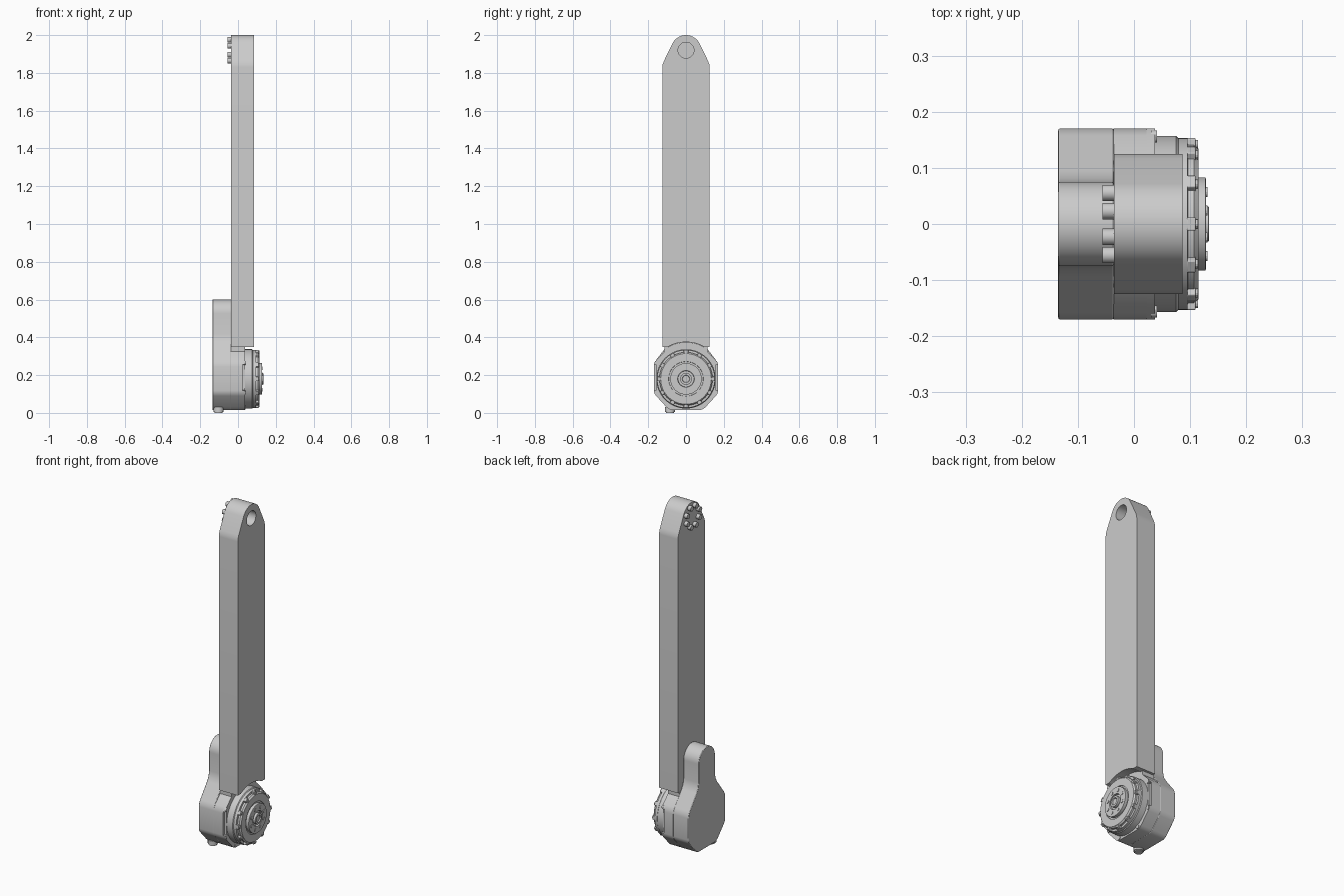
import bpy, bmesh
from math import sin, cos, pi, radians
from mathutils import Matrix

if "Cube" in bpy.data.objects:
    bpy.data.objects.remove(bpy.data.objects["Cube"])

AXIS_Z, TIP_Z = 0.18, 1.92   # heights of the motor axis and upper pivot


def finish(name, bm, bevel=0):
    bmesh.ops.recalc_face_normals(bm, faces=bm.faces)
    me = bpy.data.meshes.new(name)
    bm.to_mesh(me)
    bm.free()
    ob = bpy.data.objects.new(name, me)
    bpy.context.collection.objects.link(ob)
    bpy.context.view_layer.objects.active = ob
    bpy.ops.object.select_all(action='DESELECT')
    ob.select_set(True)
    bpy.ops.object.shade_smooth_by_angle(angle=radians(25))
    if bevel:
        m = ob.modifiers.new("edge", 'BEVEL')
        m.width, m.segments, m.limit_method, m.angle_limit = bevel, 2, 'ANGLE', radians(60)
    return ob


def plate(name, half, x0, x1, bevel=0):
    """Mirror a half outline of (y, z) points and extrude it along x."""
    pts = half + [(-y, z) for y, z in reversed(half) if y > 1e-6]
    bm = bmesh.new()
    f = bm.faces.new([bm.verts.new((x0, y, z)) for y, z in pts])
    r = bmesh.ops.extrude_face_region(bm, geom=[f])
    for v in r['geom']:
        if isinstance(v, bmesh.types.BMVert):
            v.co.x = x1
    return finish(name, bm, bevel)


def arc(cz, r, a0, a1, n):
    return [(r * cos(radians(a0 + (a1 - a0) * i / n)),
             cz + r * sin(radians(a0 + (a1 - a0) * i / n))) for i in range(n + 1)]


def lathe(name, prof, cz, n=64):
    """Spin (x, radius) points about the x axis."""
    bm = bmesh.new()
    rings = []
    for x, r in prof:
        rings.append([bm.verts.new((x, r * cos(2 * pi * i / n), cz + r * sin(2 * pi * i / n)))
                      for i in range(n)])
    for a, b in zip(rings, rings[1:]):
        for i in range(n):
            j = (i + 1) % n
            bm.faces.new((a[i], a[j], b[j], b[i]))
    bm.faces.new(rings[0])
    bm.faces.new(rings[-1])
    return finish(name, bm)


def pegs(name, places, r, x0, x1, n=16):
    """Short cylinders along x at each (y, z)."""
    bm = bmesh.new()
    for y, z in places:
        bmesh.ops.create_cone(bm, cap_ends=True, segments=n, radius1=r, radius2=r, depth=x1 - x0,
                              matrix=Matrix.Translation(((x0 + x1) / 2, y, z)) @ Matrix.Rotation(pi / 2, 4, 'Y'))
    return finish(name, bm)


def ring(r, cz, n, offset=0):
    return [(r * cos(2 * pi * (i + offset) / n), cz + r * sin(2 * pi * (i + offset) / n)) for i in range(n)]


# Long arm: curved notch over the motor, tapering to a rounded tip
arm_half = (list(reversed(arc(AXIS_Z, 0.195, 60.5, 90, 8)))
            + [(0.125, 0.35), (0.125, 1.83), (0.123, 1.847), (0.116, 1.865)]
            + arc(TIP_Z, 0.08, 26, 90, 10))
arm_half = [(0 if abs(y) < 1e-6 else y, z) for y, z in arm_half]
arm = plate("arm", arm_half, -0.036, 0.086)

# Blind pivot hole in the arm tip
cutter = pegs("pivot_hole_cutter", [(0, TIP_Z)], 0.042, -0.015, 0.12, 40)
cutter.hide_render = True
cutter.hide_viewport = True
m = arm.modifiers.new("pivot_hole", 'BOOLEAN')
m.operation, m.object, m.solver = 'DIFFERENCE', cutter, 'EXACT'

pegs("tip_pins", ring(0.06, TIP_Z, 8, 0.5), 0.0145, -0.056, -0.03)

# Lower housing outline with clipped, rounded lower corners
lower = [(0, 0.015), (0.075, 0.015), (0.09, 0.02), (0.102, 0.029),
         (0.158, 0.09), (0.167, 0.103), (0.17, 0.118), (0.17, 0.245), (0.167, 0.262), (0.158, 0.28)]

# Rear cover rises into a rounded tongue behind the arm
plate("rear_cover", lower + [(0.095, 0.362), (0.081, 0.388), (0.075, 0.418)]
      + [(max(0, y) if y > 1e-6 else 0, z) for y, z in arc(0.525, 0.075, 0, 90, 12)],
      -0.135, -0.036, 0.003)

# Front housing sits below the arm, fitting its notch
shoulder = [(0.113, 0.325), (0.113, 0.348), (0.096, 0.349)] + \
    [(0 if abs(y) < 1e-6 else y, z) for y, z in arc(AXIS_Z, 0.194, 60.6, 90, 8)]
plate("front_housing", lower + shoulder, -0.0365, 0.023)

# Mounting rim, relieved along its sides between the lugs
rim = lower[:7] + [(0.157, 0.12), (0.157, 0.255), (0.17, 0.257), (0.158, 0.28)]
plate("mounting_rim", rim + shoulder, 0.022, 0.037)
pegs("mounting_bolts", [(s * y, z) for s in (-1, 1) for y, z in ((0.156, 0.108), (0.156, 0.265), (0.075, 0.029))],
     0.011, 0.03, 0.041)

# Stepped motor body with recessed centre
lathe("motor_body", [(0.03, 0.157), (0.075, 0.157), (0.079, 0.153), (0.095, 0.153), (0.096, 0.141),
                     (0.107, 0.141), (0.115, 0.134), (0.115, 0.092), (0.110, 0.091), (0.110, 0.083),
                     (0.127, 0.083), (0.128, 0.081), (0.128, 0.044), (0.117, 0.042), (0.117, 0.031),
                     (0.133, 0.031), (0.134, 0.029), (0.134, 0.02), (0.128, 0.018)], AXIS_Z)

# Twelve lugs round the motor edge
bm = bmesh.new()
for i in range(12):
    rot = Matrix.Rotation(2 * pi * i / 12, 4, 'X')
    bmesh.ops.create_cube(bm, size=1, matrix=Matrix.Translation((0.102, 0, AXIS_Z)) @ rot
                          @ Matrix.Translation((0, 0.143, 0)) @ Matrix.Diagonal((0.016, 0.02, 0.024, 1)))
finish("motor_lugs", bm, 0.002)
pegs("lug_bolts", ring(0.142, AXIS_Z, 12), 0.008, 0.105, 0.114, 12)
pegs("hub_bolts", ring(0.062, AXIS_Z, 8, 0.5), 0.009, 0.124, 0.131, 12)

# Cable gland under the housing
bm = bmesh.new()
for r, z0, z1 in ((0.027, 0.006, 0.03), (0.022, 0.0, 0.01)):
    bmesh.ops.create_cone(bm, cap_ends=True, segments=24, radius1=r, radius2=r, depth=z1 - z0,
                          matrix=Matrix.Translation((-0.103, -0.085, (z0 + z1) / 2)))
finish("cable_gland", bm)
